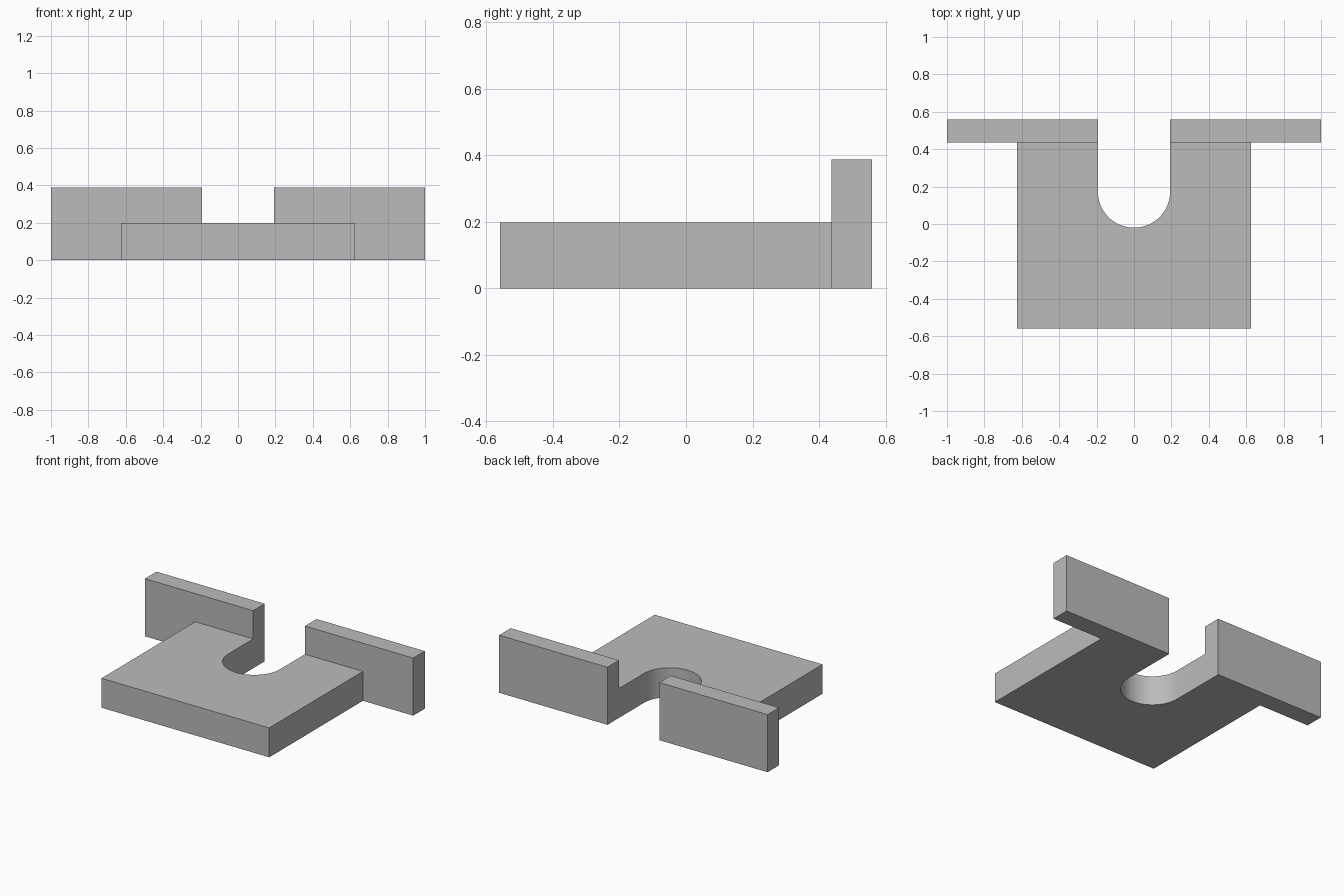
import bpy
import bmesh
from math import pi, cos, sin, radians

if "Cube" in bpy.data.objects:
    bpy.data.objects.remove(bpy.data.objects["Cube"])

HALF_WIDTH = 0.625    # plate
HALF_SPAN = 1.0       # outer ends of the flanges
FRONT, WALL_Y, BACK = -0.56, 0.437, 0.56
PLATE_H, WALL_H = 0.198, 0.388
SLOT_R, SLOT_Y = 0.193, 0.173
ARC_STEPS = 32

grey = bpy.data.materials.new("plain grey")
grey.use_nodes = True
colour = (0.5, 0.5, 0.5, 1)
grey.diffuse_color = colour
grey.node_tree.nodes["Principled BSDF"].inputs["Base Color"].default_value = colour


def extrude_outline(name, outline, height):
    """Solid with the given plan outline, standing on the ground."""
    bm = bmesh.new()
    face = bm.faces.new([bm.verts.new((x, y, 0)) for x, y in outline])
    top = bmesh.ops.extrude_face_region(bm, geom=[face])["geom"]
    verts = [v for v in top if isinstance(v, bmesh.types.BMVert)]
    bmesh.ops.translate(bm, verts=verts, vec=(0, 0, height))
    bmesh.ops.recalc_face_normals(bm, faces=bm.faces)
    mesh = bpy.data.meshes.new(name)
    bm.to_mesh(mesh)
    bm.free()
    mesh.materials.append(grey)
    obj = bpy.data.objects.new(name, mesh)
    bpy.context.collection.objects.link(obj)
    return obj


# Base plate with a round-ended slot open to the back
slot = [(SLOT_R * cos(a), SLOT_Y - SLOT_R * sin(a))
        for a in (pi * i / ARC_STEPS for i in range(ARC_STEPS + 1))]
plate = extrude_outline("base_plate", [
    (-HALF_WIDTH, FRONT), (HALF_WIDTH, FRONT), (HALF_WIDTH, WALL_Y),
    (SLOT_R, WALL_Y), *slot, (-SLOT_R, WALL_Y), (-HALF_WIDTH, WALL_Y)], PLATE_H)
bpy.context.view_layer.objects.active = plate
plate.select_set(True)
bpy.ops.object.shade_smooth_by_angle(angle=radians(30))

# Upright back flanges on either side of the slot
for name, side in (("left_flange", 1), ("right_flange", -1)):
    inner, outer = side * SLOT_R, side * HALF_SPAN
    extrude_outline(name, [(inner, WALL_Y), (outer, WALL_Y),
                           (outer, BACK), (inner, BACK)], WALL_H)
